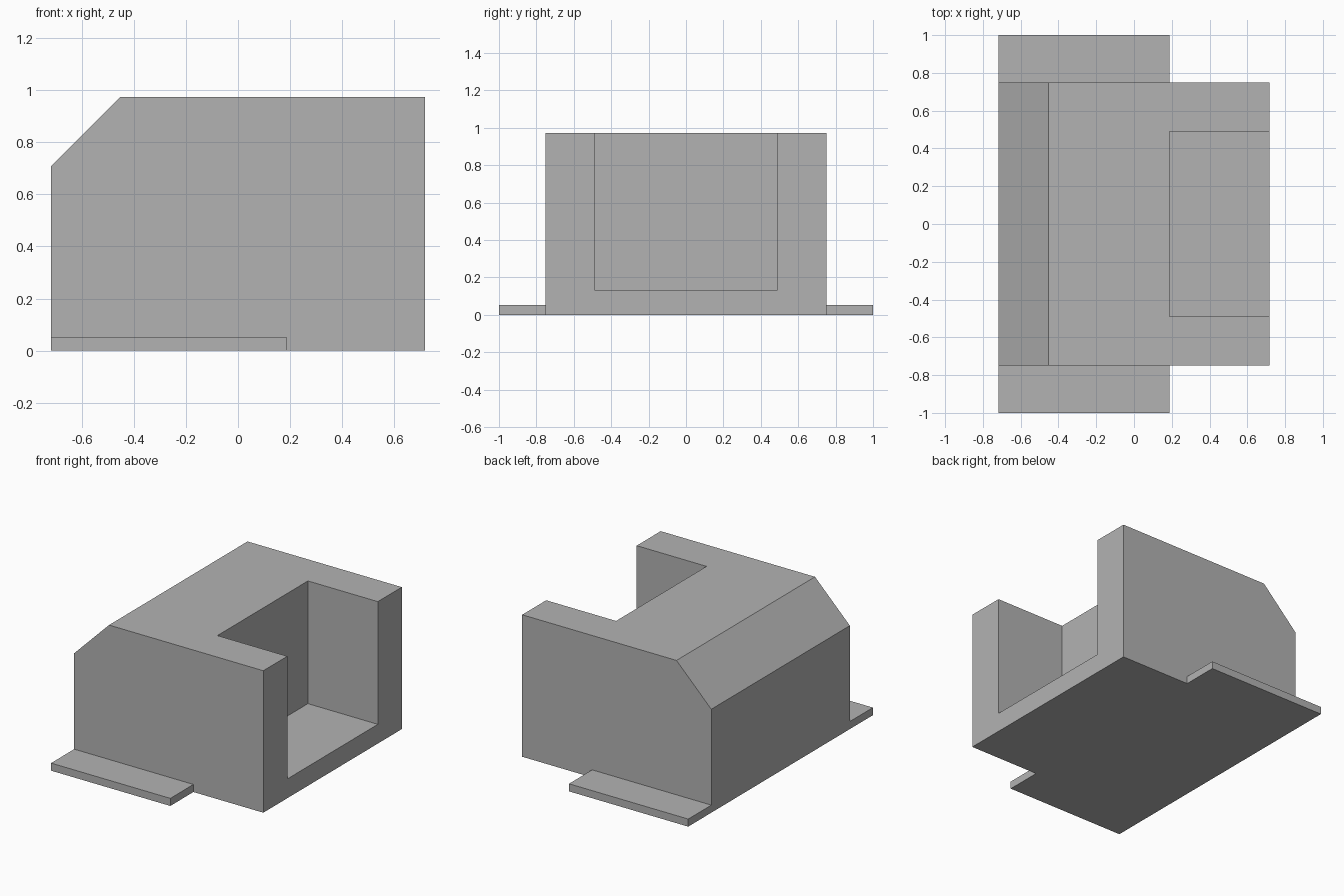
import bpy
import bmesh

cube = bpy.data.objects.get("Cube")
if cube:
    bpy.data.objects.remove(cube, do_unlink=True)

# Single flat grey
grey = bpy.data.materials.new("plain grey")
grey.use_nodes = True
colour = (0.45, 0.45, 0.45, 1)
grey.diffuse_color = colour
grey.node_tree.nodes["Principled BSDF"].inputs["Base Color"].default_value = colour

BACK, FRONT, POCKET = -0.717, 0.717, 0.187
HALF_WIDTH, POCKET_HALF = 0.75, 0.49
HEIGHT, CHAMFER = 0.973, 0.264
FLOOR, FLANGE = 0.132, 0.052


def extrude_profile(name, profile, y0, y1):
    """Solid made from an x-z outline swept from y0 to y1."""
    bm = bmesh.new()
    face = bm.faces.new([bm.verts.new((x, y0, z)) for x, z in profile])
    swept = bmesh.ops.extrude_face_region(bm, geom=[face])["geom"]
    verts = [v for v in swept if isinstance(v, bmesh.types.BMVert)]
    bmesh.ops.translate(bm, verts=verts, vec=(0, y1 - y0, 0))
    bmesh.ops.recalc_face_normals(bm, faces=bm.faces)
    mesh = bpy.data.meshes.new(name)
    bm.to_mesh(mesh)
    bm.free()
    mesh.materials.append(grey)
    obj = bpy.data.objects.new(name, mesh)
    bpy.context.collection.objects.link(obj)
    return obj


def rectangle(x0, x1, z0, z1):
    return [(x0, z0), (x1, z0), (x1, z1), (x0, z1)]


# Body with one sloped top edge
outline = [(BACK, 0), (FRONT, 0), (FRONT, HEIGHT),
           (BACK + CHAMFER, HEIGHT), (BACK, HEIGHT - CHAMFER)]
body = extrude_profile("body", outline, -HALF_WIDTH, HALF_WIDTH)

# Pocket open to the top and the +x side
cutter = extrude_profile("pocket_cutter", rectangle(POCKET, 1, FLOOR, 1.2),
                         -POCKET_HALF, POCKET_HALF)
cutter.hide_render = True
cut = body.modifiers.new("pocket", "BOOLEAN")
cut.operation = "DIFFERENCE"
cut.solver = "EXACT"
cut.object = cutter
bpy.context.view_layer.objects.active = body
bpy.ops.object.modifier_apply(modifier=cut.name)
bpy.data.objects.remove(cutter, do_unlink=True)

# Mounting flanges on both sides
for name, side in (("front_flange", -1), ("back_flange", 1)):
    extrude_profile(name, rectangle(BACK, POCKET, 0, FLANGE),
                    side * HALF_WIDTH, side)
